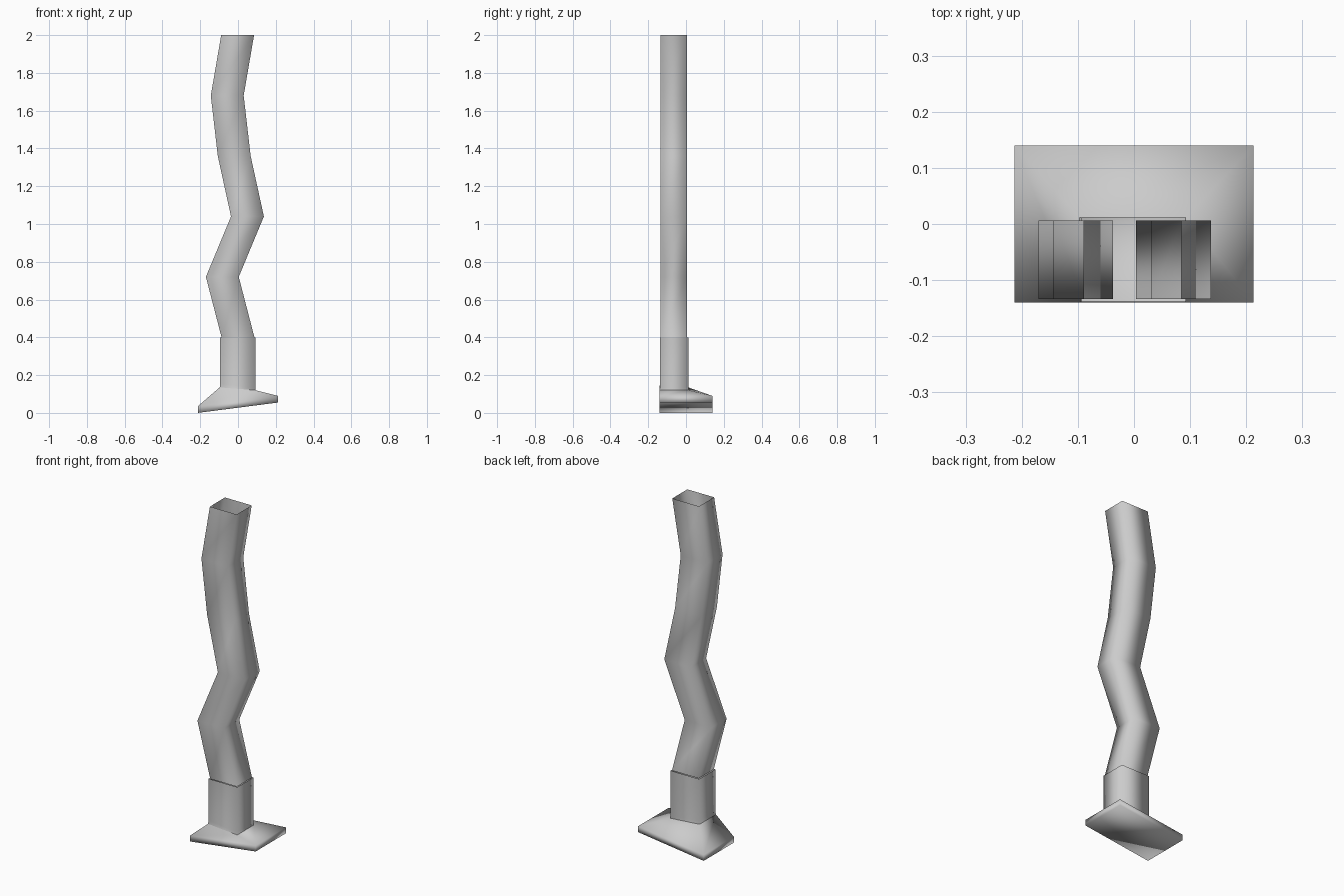
import bpy

if "Cube" in bpy.data.objects:
    bpy.data.objects.remove(bpy.data.objects["Cube"])


def ring(x0, x1, y0, y1, zl, zr):
    """Rectangular section whose height runs from zl (left) to zr (right)."""
    return [(x0, y0, zl), (x1, y0, zr), (x1, y1, zr), (x0, y1, zl)]


def loft(name, rings, cap_bottom=False):
    """Skin a stack of four-cornered rings, open at the top."""
    verts = [v for r in rings for v in r]
    faces = []
    for k in range(len(rings) - 1):
        for i in range(4):
            j = (i + 1) % 4
            faces.append((k * 4 + i, k * 4 + j, k * 4 + 4 + j, k * 4 + 4 + i))
    if cap_bottom:
        faces.append((3, 2, 1, 0))
    mesh = bpy.data.meshes.new(name)
    mesh.from_pydata(verts, [], faces)
    mesh.shade_smooth()
    obj = bpy.data.objects.new(name, mesh)
    bpy.context.collection.objects.link(obj)
    return obj


# Tilted foot: slab, then a slope up to the collar (front side stays flush)
loft("foot", [
    ring(-0.213, 0.213, -0.14, 0.14, 0.0, 0.055),
    ring(-0.213, 0.213, -0.14, 0.14, 0.035, 0.09),
    ring(-0.097, 0.093, -0.14, 0.012, 0.135, 0.12),
], cap_bottom=True)

# Straight collar with a narrow band at its lower edge
loft("collar", [
    ring(-0.097, 0.093, -0.14, 0.012, 0.135, 0.12),
    ring(-0.094, 0.092, -0.138, 0.012, 0.155, 0.135),
    ring(-0.094, 0.092, -0.138, 0.012, 0.4, 0.4),
])

# Crooked square pipe, hollow with an open top
path = [(0.0, 0.4), (-0.083, 0.72), (0.05, 1.04),
        (-0.02, 1.36), (-0.057, 1.68), (-0.002, 2.0)]
loft("crooked_pipe", [ring(x - 0.087, x + 0.087, -0.134, 0.006, z, z)
                      for x, z in path])
